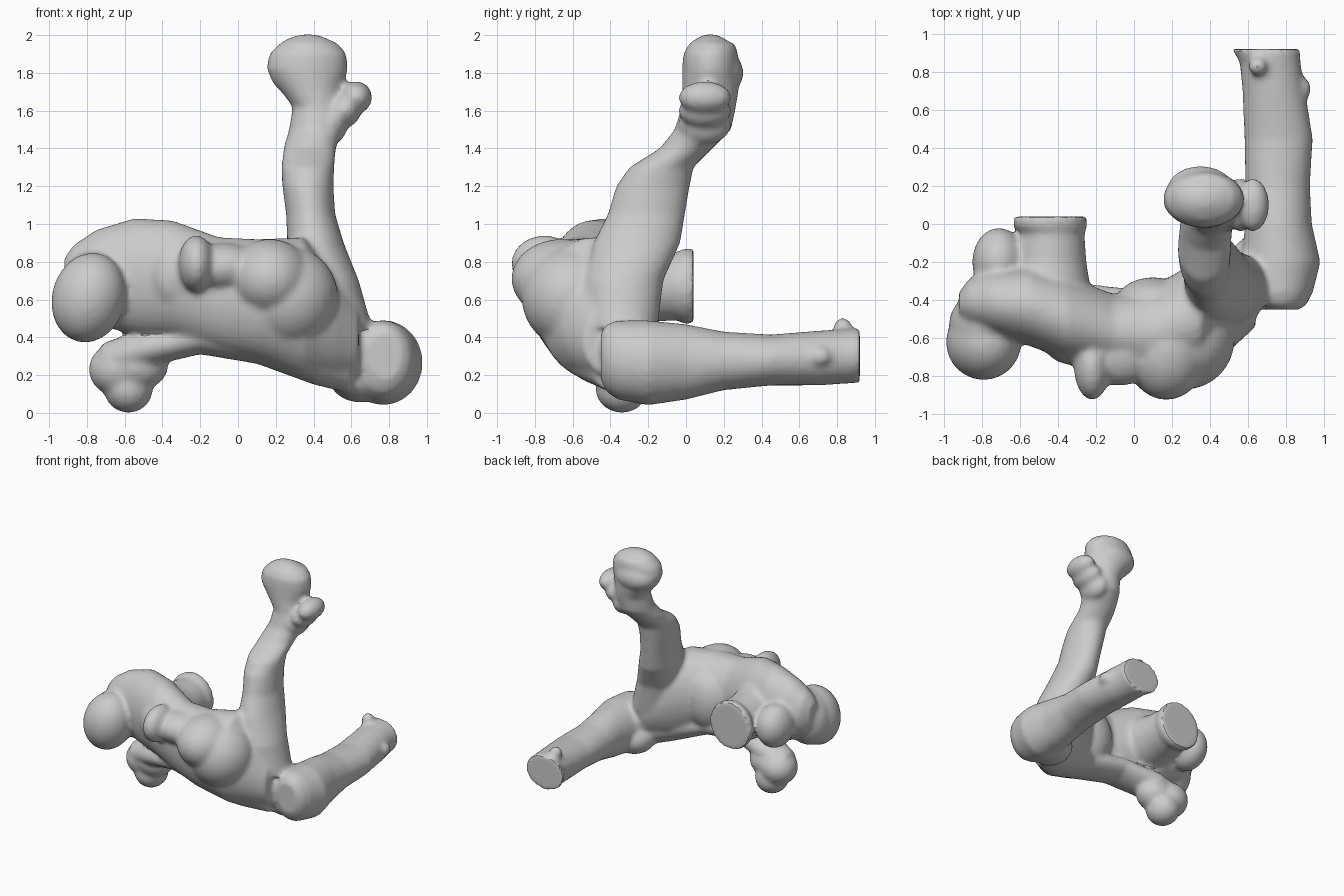
import bpy, bmesh, math
from mathutils import Matrix, Vector, Euler

bm = bmesh.new()


def blob(loc, radii, rot=(0, 0, 0)):
    m = Matrix.LocRotScale(Vector(loc), Euler([math.radians(a) for a in rot]), Vector(radii))
    bmesh.ops.create_uvsphere(bm, u_segments=32, v_segments=20, radius=1, matrix=m)


def loft(axis, sections, n=32):
    """Closed tube; section = (position on axis, centre 1, centre 2, half 1, half 2)."""
    rings = []
    for p, c1, c2, h1, h2 in sections:
        ring = []
        for i in range(n):
            t = 2 * math.pi * i / n
            a, b = c1 + h1 * math.cos(t), c2 + h2 * math.sin(t)
            ring.append(bm.verts.new({'X': (p, a, b), 'Y': (a, p, b), 'Z': (a, b, p)}[axis]))
        rings.append(ring)
    for r, s in zip(rings, rings[1:]):
        for i in range(n):
            j = (i + 1) % n
            bm.faces.new((r[i], r[j], s[j], s[i]))
    bm.faces.new(rings[0][::-1])
    bm.faces.new(rings[-1])


# Torso, running sideways
loft('X', [(-0.92, -0.42, 0.72, 0.06, 0.10), (-0.87, -0.41, 0.72, 0.12, 0.17),
           (-0.75, -0.41, 0.72, 0.17, 0.25),
           (-0.55, -0.43, 0.72, 0.21, 0.31), (-0.35, -0.50, 0.71, 0.22, 0.31),
           (-0.10, -0.57, 0.63, 0.20, 0.30), (0.10, -0.58, 0.60, 0.25, 0.32),
           (0.35, -0.48, 0.55, 0.30, 0.38), (0.52, -0.40, 0.45, 0.25, 0.28),
           (0.64, -0.36, 0.38, 0.18, 0.20)])
blob((0.17, -0.66, 0.71), (0.22, 0.265, 0.21))
blob((0.27, -0.60, 0.61), (0.26, 0.27, 0.27))
blob((0.10, -0.42, 0.58), (0.20, 0.14, 0.24))
blob((-0.22, -0.75, 0.79), (0.095, 0.175, 0.15))
blob((-0.08, -0.67, 0.77), (0.22, 0.18, 0.13))
blob((-0.33, -0.60, 0.72), (0.15, 0.14, 0.19))

# Head
blob((-0.79, -0.62, 0.61), (0.195, 0.20, 0.24), (0, 15, 0))
blob((-0.78, -0.53, 0.63), (0.19, 0.18, 0.23), (0, 15, 0))

# Short limb with a flat rear end, and the lump beside it
loft('Y', [(-0.45, -0.46, 0.68, 0.25, 0.24), (-0.2, -0.44, 0.67, 0.19, 0.19),
           (-0.05, -0.43, 0.67, 0.17, 0.18), (-0.01, -0.44, 0.67, 0.195, 0.2),
           (0.04, -0.44, 0.67, 0.19, 0.20)])
blob((-0.71, -0.20, 0.66), (0.14, 0.18, 0.18))

# Lower limb under the torso and its hanging end
loft('X', [(-0.72, -0.36, 0.28, 0.10, 0.09), (-0.5, -0.40, 0.34, 0.15, 0.10),
           (-0.2, -0.48, 0.40, 0.16, 0.09), (0.1, -0.52, 0.36, 0.17, 0.10),
           (0.4, -0.44, 0.30, 0.20, 0.15), (0.6, -0.34, 0.24, 0.16, 0.14)])
blob((-0.64, -0.34, 0.23), (0.15, 0.15, 0.14))
blob((-0.53, -0.37, 0.25), (0.16, 0.14, 0.13))
blob((-0.58, -0.34, 0.13), (0.13, 0.14, 0.13))

# Long leg reaching back, flat at the end
loft('Y', [(-0.45, 0.78, 0.30, 0.09, 0.13), (-0.42, 0.77, 0.29, 0.14, 0.18),
           (-0.36, 0.765, 0.28, 0.175, 0.21),
           (-0.2, 0.77, 0.265, 0.21, 0.225), (0.0, 0.76, 0.27, 0.175, 0.20),
           (0.2, 0.755, 0.275, 0.17, 0.155), (0.45, 0.76, 0.28, 0.18, 0.135),
           (0.7, 0.735, 0.29, 0.165, 0.145), (0.85, 0.715, 0.30, 0.16, 0.145),
           (0.92, 0.695, 0.305, 0.18, 0.145)])
blob((0.65, -0.24, 0.19), (0.17, 0.18, 0.135))
blob((0.62, -0.30, 0.33), (0.14, 0.16, 0.16))
blob((0.65, 0.83, 0.45), (0.05, 0.05, 0.055))
blob((0.89, 0.71, 0.30), (0.04, 0.06, 0.05))

# Raised arm
loft('Z', [(0.45, 0.53, -0.34, 0.18, 0.19), (0.7, 0.47, -0.33, 0.17, 0.21),
           (0.9, 0.41, -0.26, 0.15, 0.23), (1.05, 0.385, -0.21, 0.13, 0.205),
           (1.2, 0.37, -0.175, 0.135, 0.195), (1.3, 0.37, -0.13, 0.14, 0.17),
           (1.4, 0.38, 0.0, 0.14, 0.14), (1.5, 0.41, 0.09, 0.14, 0.15),
           (1.62, 0.42, 0.12, 0.13, 0.145), (1.72, 0.385, 0.13, 0.17, 0.15),
           (1.82, 0.365, 0.13, 0.215, 0.15), (1.9, 0.37, 0.13, 0.205, 0.145),
           (1.96, 0.375, 0.14, 0.15, 0.12)])

# Fist and thumb
blob((0.37, 0.13, 1.83), (0.21, 0.15, 0.175))
blob((0.35, 0.17, 1.80), (0.18, 0.135, 0.12))
blob((0.625, 0.10, 1.67), (0.085, 0.14, 0.085))
blob((0.56, 0.10, 1.60), (0.09, 0.14, 0.09))
blob((0.49, 0.10, 1.53), (0.09, 0.14, 0.11))

bmesh.ops.recalc_face_normals(bm, faces=bm.faces)
mesh = bpy.data.meshes.new("reclining_figure")
bm.to_mesh(mesh)
bm.free()
obj = bpy.data.objects.new("reclining_figure", mesh)
bpy.context.collection.objects.link(obj)

# Fuse all parts into one soft sculpted skin
remesh = obj.modifiers.new("fuse", 'REMESH')
remesh.mode = 'VOXEL'
remesh.voxel_size = 0.018
smooth = obj.modifiers.new("soften", 'SMOOTH')
smooth.factor = 0.5
smooth.iterations = 6

bpy.context.view_layer.objects.active = obj
obj.select_set(True)
for m in ("fuse", "soften"):
    bpy.ops.object.modifier_apply(modifier=m)
bpy.ops.object.shade_smooth_by_angle(angle=math.radians(35))
